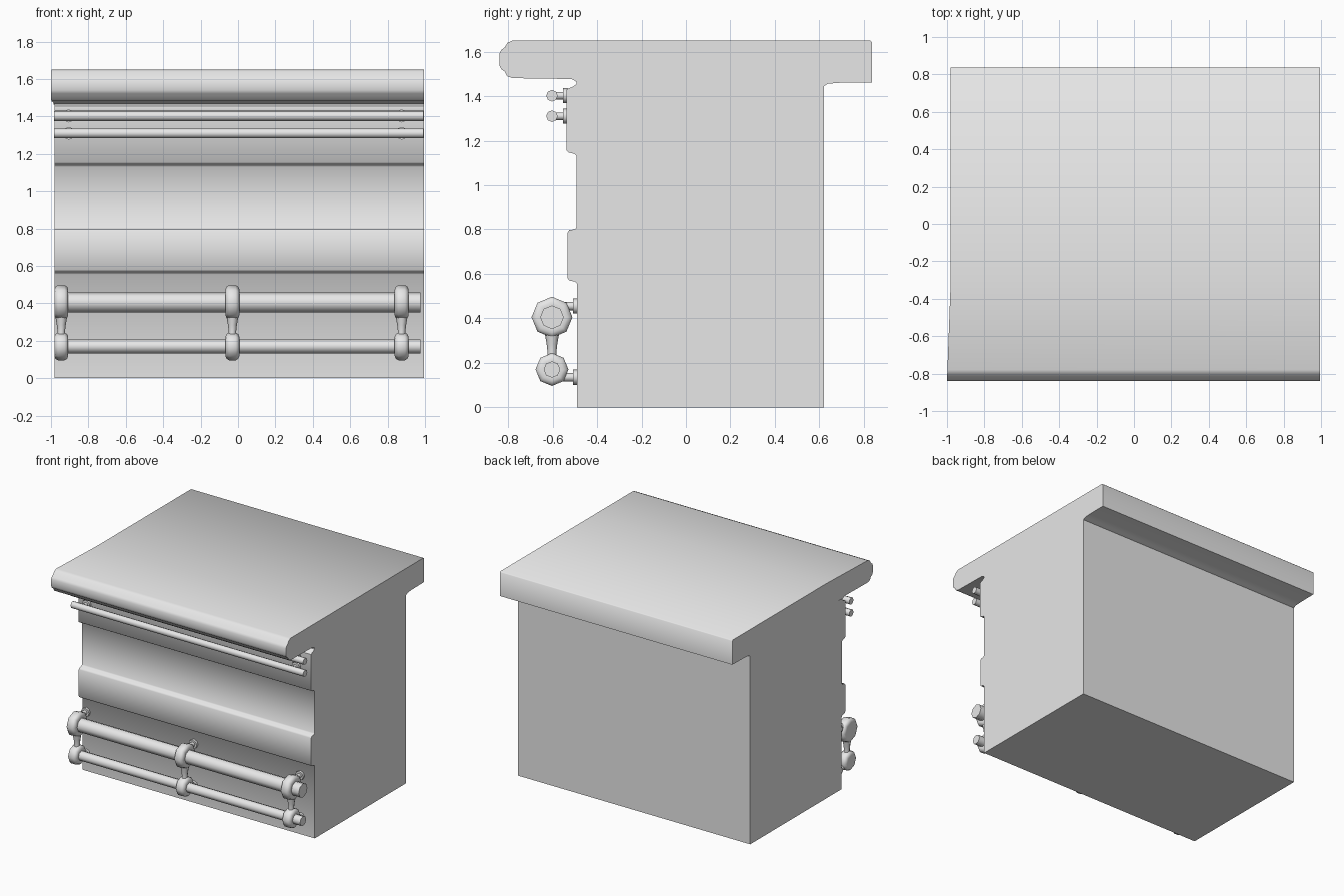
import bpy, bmesh, math
from mathutils import Vector

cube = bpy.data.objects.get("Cube")
if cube:
    bpy.data.objects.remove(cube, do_unlink=True)

grey = bpy.data.materials.new("plain_grey")
grey.use_nodes = True
grey.diffuse_color = (0.8, 0.8, 0.8, 1)
grey.node_tree.nodes["Principled BSDF"].inputs["Base Color"].default_value = (0.8, 0.8, 0.8, 1)

LEFT, RIGHT = -0.98, 0.995


def finish(name, bm, angle=50):
    bmesh.ops.recalc_face_normals(bm, faces=bm.faces)
    mesh = bpy.data.meshes.new(name)
    bm.to_mesh(mesh)
    bm.free()
    mesh.materials.append(grey)
    mesh.shade_smooth()
    mesh.set_sharp_from_angle(angle=math.radians(angle))
    obj = bpy.data.objects.new(name, mesh)
    bpy.context.collection.objects.link(obj)
    return obj


def prism(profile):
    """Extrude a (y, z) outline across the width."""
    bm = bmesh.new()
    face = bm.faces.new([bm.verts.new((LEFT, y, z)) for y, z in profile])
    moved = bmesh.ops.extrude_face_region(bm, geom=[face], use_keep_orig=True)["geom"]
    for v in moved:
        if isinstance(v, bmesh.types.BMVert):
            v.co.x = RIGHT
    return bm


def lathe(name, axis, centre, profile, sides=8):
    """Turn (distance, radius) pairs about an axis and cap both ends."""
    bm = bmesh.new()
    along = Vector([axis == c for c in "xyz"])
    u = Vector((1, 0, 0)) if axis == "z" else Vector((0, 0, 1))
    w = along.cross(u)
    rings = []
    for t, r in profile:
        ring = []
        for i in range(sides):
            a = math.tau * i / sides
            ring.append(bm.verts.new(Vector(centre) + along * t + (u * math.cos(a) + w * math.sin(a)) * r))
        rings.append(ring)
    for a, b in zip(rings, rings[1:]):
        for i in range(sides):
            j = (i + 1) % sides
            bm.faces.new((a[i], a[j], b[j], b[i]))
    bm.faces.new(rings[0])
    bm.faces.new(rings[-1])
    return finish(name, bm)


# Counter body with raised front mouldings
body = [(-0.49, 0), (-0.49, 0.555), (-0.5, 0.565), (-0.525, 0.57), (-0.533, 0.58),
        (-0.533, 0.785), (-0.525, 0.797), (-0.5, 0.8), (-0.492, 0.81),
        (-0.492, 1.13), (-0.5, 1.14), (-0.528, 1.147), (-0.537, 1.155),
        (-0.537, 1.43), (-0.505, 1.445), (-0.493, 1.455), (-0.493, 1.48),
        (0.62, 1.48), (0.62, 0)]
finish("counter_body", prism(body))

# Worktop with a rounded nose, flaring slightly at its front left corner
top = [(-0.493, 1.465), (-0.515, 1.477), (-0.78, 1.481), (-0.805, 1.49), (-0.815, 1.51),
       (-0.832, 1.522), (-0.84, 1.54), (-0.84, 1.59), (-0.832, 1.607), (-0.815, 1.62),
       (-0.803, 1.64), (-0.78, 1.65), (0.83, 1.65), (0.837, 1.643), (0.837, 1.462),
       (0.69, 1.46), (0.64, 1.456), (0.62, 1.445)]
bm = prism(top)
bmesh.ops.bisect_plane(bm, geom=bm.verts[:] + bm.edges[:] + bm.faces[:],
                       plane_co=(0, -0.3, 0), plane_no=(0, 1, 0))
for v in bm.verts:
    if v.co.x < 0 and v.co.y < -0.3:
        v.co.x -= 0.02 * (-0.3 - v.co.y) / 0.54
finish("worktop", bm)

RAIL_Y = -0.603

# Upper pair of thin rails on small stand-offs
for place, z in (("upper", 1.402), ("lower", 1.31)):
    lathe(f"towel_rail_{place}", "x", (0, RAIL_Y, z), [(-0.983, 0.026), (0.993, 0.026)])
    for side, x in (("right", -0.905), ("left", 0.875)):
        lathe(f"towel_rail_mount_{place}_{side}", "y", (x, 0, z),
              [(RAIL_Y, 0.017), (-0.553, 0.017), (-0.553, 0.034), (-0.53, 0.034)])

# Foot rails
lathe("foot_rail_upper", "x", (0, RAIL_Y, 0.405), [(-0.96, 0.053), (0.975, 0.053)])
lathe("foot_rail_lower", "x", (0, RAIL_Y, 0.17), [(-0.96, 0.037), (0.975, 0.037)])

# Brackets holding the foot rails
for side, x in (("right", -0.945), ("middle", -0.03), ("left", 0.875)):
    for place, z, r in (("upper", 0.405, 0.092), ("lower", 0.17, 0.074)):
        collar = [(-0.037, r - 0.035), (-0.037, r - 0.022), (-0.031, r - 0.008), (-0.018, r)]
        collar += [(-t, rad) for t, rad in reversed(collar)]
        lathe(f"bracket_collar_{place}_{side}", "x", (x, RAIL_Y, z), collar)
    lathe(f"bracket_neck_{side}", "z", (x, RAIL_Y, 0),
          [(0.22, 0.022), (0.25, 0.02), (0.285, 0.024), (0.33, 0.032)])
    for place, z in (("upper", 0.455), ("lower", 0.135)):
        lathe(f"bracket_mount_{place}_{side}", "y", (x, 0, z),
              [(-0.56, 0.019), (-0.508, 0.019), (-0.508, 0.034), (-0.485, 0.034)])
